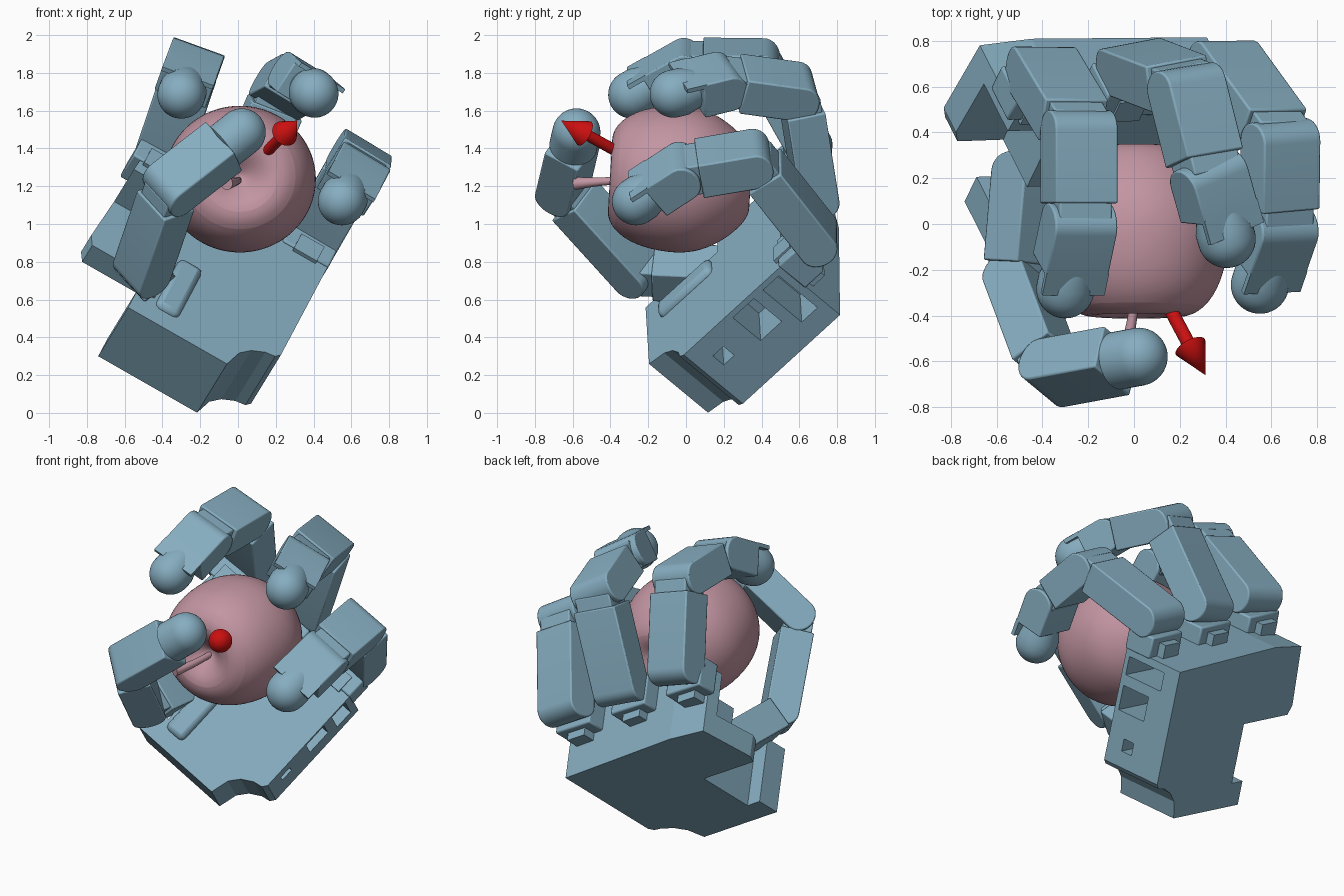
import bpy, bmesh, math
from mathutils import Vector as V, Matrix

if "Cube" in bpy.data.objects:
    bpy.data.objects.remove(bpy.data.objects["Cube"])

def material(name, rgb):
    m = bpy.data.materials.new(name)
    m.diffuse_color = (*rgb, 1)
    m.use_nodes = True
    m.node_tree.nodes["Principled BSDF"].inputs["Base Color"].default_value = m.diffuse_color
    return m

BLUE = material("steel_blue", (0.24, 0.42, 0.53))
PINK = material("dusty_pink", (0.54, 0.30, 0.36))
RED = material("red", (0.60, 0.005, 0.005))

def finish(bm, name, mat, matrix=Matrix(), bevel=0.0):
    bmesh.ops.recalc_face_normals(bm, faces=bm.faces)
    me = bpy.data.meshes.new(name)
    bm.to_mesh(me)
    bm.free()
    ob = bpy.data.objects.new(name, me)
    bpy.context.collection.objects.link(ob)
    ob.matrix_world = matrix
    if mat:
        me.materials.append(mat)
    if bevel:
        b = ob.modifiers.new("bevel", 'BEVEL')
        b.width, b.segments, b.limit_method = bevel, 2, 'ANGLE'
    bpy.ops.object.select_all(action='DESELECT')
    ob.select_set(True)
    bpy.context.view_layer.objects.active = ob
    bpy.ops.object.shade_smooth_by_angle(angle=math.radians(35))
    return ob

def frame(o, x, y, z):
    return Matrix.Translation(o) @ Matrix((x, y, z)).transposed().to_4x4()

def extrude(name, pts, vec, mat, matrix=Matrix(), bevel=0.0):
    bm = bmesh.new()
    f = bm.faces.new([bm.verts.new(p) for p in pts])
    r = bmesh.ops.extrude_face_region(bm, geom=[f])
    bmesh.ops.translate(bm, vec=vec, verts=[v for v in r['geom'] if isinstance(v, bmesh.types.BMVert)])
    return finish(bm, name, mat, matrix, bevel)

def box(name, lo, hi, mat, matrix, bevel=0.0):
    pts = [(lo[0], lo[1], lo[2]), (hi[0], lo[1], lo[2]), (hi[0], hi[1], lo[2]), (lo[0], hi[1], lo[2])]
    return extrude(name, pts, (0, 0, hi[2] - lo[2]), mat, matrix, bevel)

def lathe(name, profile, mat, matrix, steps=48):
    bm = bmesh.new()
    vs = [bm.verts.new((r, 0, h)) for r, h in profile]
    es = [bm.edges.new(p) for p in zip(vs, vs[1:])]
    bmesh.ops.spin(bm, geom=vs + es, axis=(0, 0, 1), cent=(0, 0, 0), angle=math.tau, steps=steps)
    bmesh.ops.remove_doubles(bm, verts=bm.verts, dist=1e-5)
    return finish(bm, name, mat, matrix)

def aim(o, d):
    return Matrix.Translation(o) @ V(d).to_track_quat('Z', 'Y').to_matrix().to_4x4()

# palm frame: x = palm normal, y = across the knuckles, z = towards the fingers
U = V((0.338, 0.696, 0.635)).normalized()
N = V((0.356, -0.733, 0.578))
N = (N - U * N.dot(U)).normalized()
W = U.cross(N)
O = V((-0.07, 0.59, 1.02))
PALM = frame(O, N, W, U)

# palm body with scooped wrist corner and thumb notch
outline = [(-.55, -.03), (-.3, 0), (.593, -.03), (.593, -.77), (.57, -.80), (.513, -.81),
           (.443, -.85), (.393, -.91), (.363, -1.025), (-.24, -1.025), (-.24, -.87), (-.14, -.87),
           (-.14, -.48), (-.55, -.48), (-.58, -.42)]
palm = extrude("palm", [(-.318, y, z) for y, z in outline], (.435, 0, 0), BLUE, PALM)
for p in palm.data.polygons:
    p.use_smooth = False
# pockets in the side of the palm, and the step at the thumb side
for lo, hi in [((-.2, .3, -.2), (.085, .7, -.08)), ((-.12, .3, -.43), (.085, .7, -.27)),
               ((-.08, .3, -.67), (0, .7, -.59)), ((-.17, -.7, -.6), (.2, -.32, -.12))]:
    cut = box("pocket_cutter", lo, hi, None, PALM)
    cut.hide_render = True
    cut.display_type = 'WIRE'
    for p in cut.data.polygons:
        p.use_smooth = False
    m = palm.modifiers.new("pocket", 'BOOLEAN')
    m.object, m.operation, m.solver = cut, 'DIFFERENCE', 'EXACT'
# thumb housing set on the palm
box("thumb_housing", (-.1, -.12, -.92), (.15, .02, -.53), BLUE, PALM, .03)

WID, THK, TIP = .289, .206, .127

def link(name, p0, p1, side, cut=.09, w=WID, distal=False):
    d = p1 - p0
    L = d.length
    z = d.normalized()
    y = (side - z * side.dot(z)).normalized()
    M = frame(p0, y.cross(z), y, z)
    r = THK / 2
    arc = [(r * math.cos(a), -w / 2, -r * .85 * math.sin(a)) for a in [math.pi * i / 14 for i in range(15)]]
    extrude(name, arc + [(-r, -w / 2, L - cut), (r, -w / 2, L - cut)], (0, w, 0), BLUE, M, .008)
    if not distal:  # narrower tongue reaching into the next link
        box(name + "_hinge", (-r * .88, -w * .42, L - cut - .03), (r * .88, w * .42, L - .01), BLUE, M, .008)
    elif name != "thumb_distal":  # nail-like lip over the pad
        box(name + "_lip", (-r, -w / 2, L - cut - .02), (-r + .025, w / 2, L - .03), BLUE, M)

def tip(name, p0, p1, side, w=WID):
    cut = .12
    link(name + "_distal", p0, p1, side, cut, w, True)
    n = 12
    prof = [(0, -cut - .01), (TIP * .8, -cut - .01), (TIP, -.05 if name != "thumb" else -cut)]
    prof += [(TIP * math.cos(math.pi / 2 * i / n), TIP * math.sin(math.pi / 2 * i / n)) for i in range(n)]
    lathe(name + "_pad", prof + [(0, TIP)], BLUE, aim(p1, p1 - p0), 40)

# fingers: offset on palm, hinge axis, knuckle, middle and last joints, then the pad centre
fingers = [
    ("index", -.457, (.94, 0, -.34), (-.24, .41, 1.84), (-.24, .0, 1.845), (-.30, -.285, 1.685)),
    ("middle", 0, (.83, .2, -.52), (.23, .60, 1.70), (.33, .2, 1.755), (.405, -.065, 1.69)),
    ("ring", .457, (.85, .03, -.52), (.64, .365, 1.345), (.635, -.02, 1.28), (.55, -.265, 1.12)),
]
for name, y, axis, b, c, t in fingers:
    base = O + W * y + N * .03
    a = base + U * .172
    b, c, t, axis = V(b), V(c), V(t), V(axis)
    Mb = frame(base, N, W, U)
    box(name + "_base", (-.1, -.14, -.04), (.1, .14, .1), BLUE, Mb, .01)
    box(name + "_base_rib", (-.15, -.07, -.06), (.11, .07, .06), BLUE, Mb)
    link(name + "_proximal", a, b, axis)
    link(name + "_medial", b, c, axis)
    tip(name, c, t, axis)

# thumb
a, b, c, t = V((-.47, .22, .73)), V((-.51, -.25, .75)), V((-.36, -.65, 1.19)), V((.02, -.58, 1.485))
side = (c - b).cross(t - c).normalized()
link("thumb_base", a, b, side, .08, .24)
link("thumb_proximal", b, c, side, .09, .25)
tip("thumb", c, t, side, .26)

# fruit, lying with its stem to the front
prof = [(0, .29), (.06, .33), (.12, .38), (.2, .415), (.3, .375), (.38, .25), (.41, .07), (.4, -.07),
        (.335, -.2), (.245, -.30), (.16, -.352), (.08, -.335), (0, -.30)]
fruit = lathe("fruit", prof, PINK, aim((.01, 0, 1.235), (0, -1, .06)) @ Matrix.Diagonal((1, .965, 1, 1)), 32)
s = fruit.modifiers.new("smooth", 'SUBSURF')
s.levels = s.render_levels = 2
for p in fruit.data.polygons:
    p.use_smooth = True
lathe("fruit_eye", [(0, -.03), (.03, -.02), (.03, .02), (.015, .03), (0, .01)], PINK, aim((.01, .3, 1.22), (0, 1, 0)), 16)

# curved stem
cu = bpy.data.curves.new("stem", 'CURVE')
cu.dimensions, cu.bevel_depth, cu.bevel_resolution, cu.use_fill_caps = '3D', .022, 4, True
sp = cu.splines.new('NURBS')
sp.points.add(3)
for p, q, r in zip(sp.points, [(0, -.28, 1.23), (0, -.42, 1.23), (-.02, -.5, 1.22), (-.06, -.585, 1.215)], (.9, .9, 1, 1.6)):
    p.co, p.radius = (*q, 1), r
sp.use_endpoint_u, sp.order_u = True, 4
stem = bpy.data.objects.new("stem", cu)
bpy.context.collection.objects.link(stem)
cu.materials.append(PINK)

# red pointer arrow
s, e = V((.165, -.385, 1.395)), V((.312, -.66, 1.547))
L = (e - s).length
lathe("arrow", [(0, -.03), (.03, -.03), (.03, L - .155), (.072, L - .155), (0, L)], RED, aim(s, e - s), 32)
